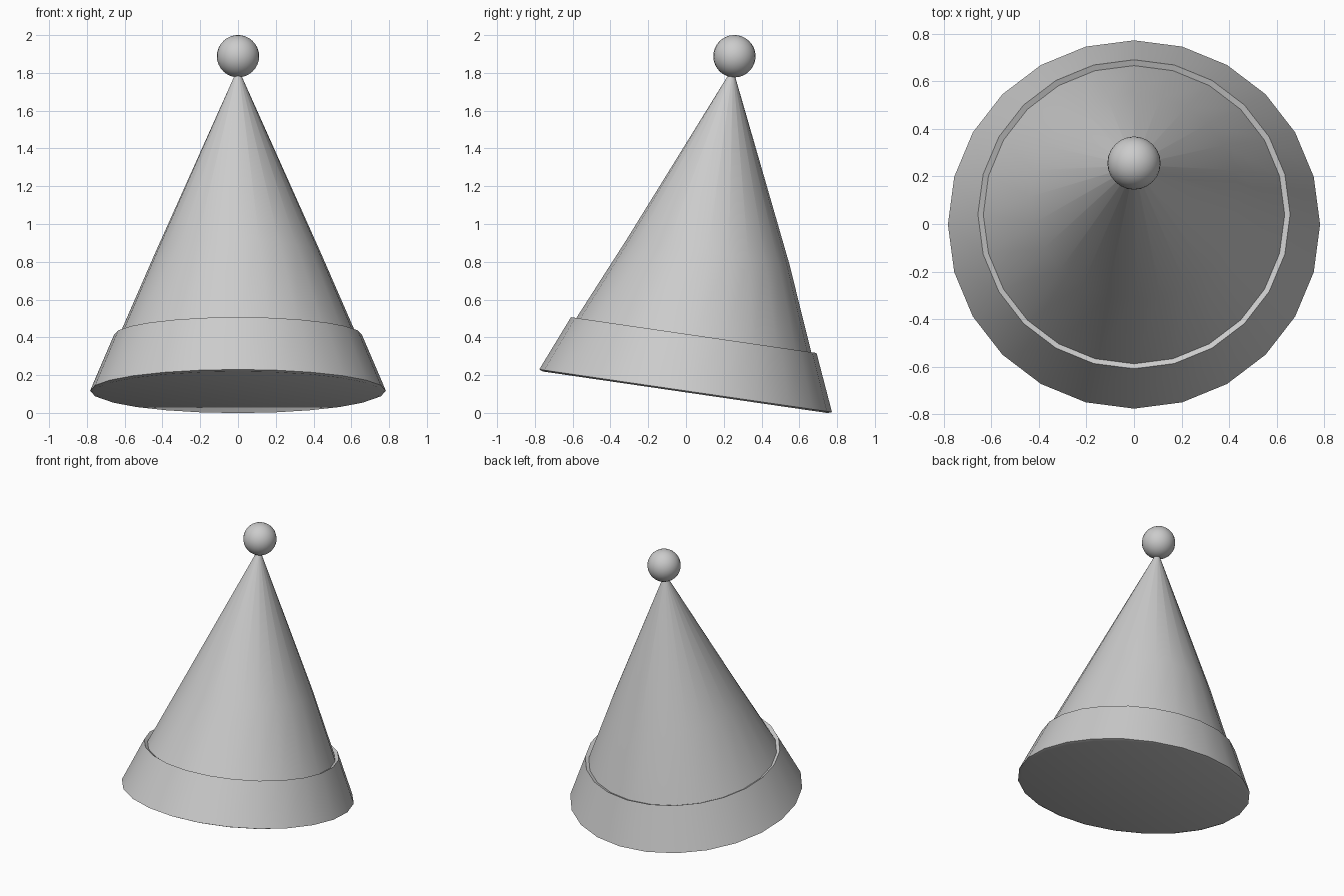
import bpy, bmesh, math
from mathutils import Matrix

if "Cube" in bpy.data.objects:
    bpy.data.objects.remove(bpy.data.objects["Cube"])

SIDES = 24
TILT = Matrix.Translation((0, -0.002, 0.117)) @ Matrix.Rotation(math.radians(-8.3), 4, 'X')


def finish(name, bm):
    """Tilt the mesh, make it an object and smooth it."""
    bmesh.ops.recalc_face_normals(bm, faces=bm.faces)
    bm.transform(TILT)
    mesh = bpy.data.meshes.new(name)
    bm.to_mesh(mesh)
    bm.free()
    obj = bpy.data.objects.new(name, mesh)
    bpy.context.collection.objects.link(obj)
    bpy.context.view_layer.objects.active = obj
    obj.select_set(True)
    bpy.ops.object.shade_smooth_by_angle(angle=math.radians(30))
    obj.select_set(False)
    return obj


# Hat: rings of (radius, height, lean), closed at both ends
profile = [
    (0.762, -0.008, 0),    # underside
    (0.783, 0.0, 0),       # bottom rim
    (0.657, 0.298, 0),     # top of the band
    (0.634, 0.285, 0),     # groove where the cone starts
    (0.438, 0.74, 0.010),  # slight bend in the cone
    (0.012, 1.70, 0),      # tip
]
bm = bmesh.new()
rings = []
for radius, height, lean in profile:
    angles = [2 * math.pi * i / SIDES for i in range(SIDES)]
    rings.append([bm.verts.new((radius * math.cos(a), radius * math.sin(a) + lean, height))
                  for a in angles])
for low, high in zip(rings, rings[1:]):
    for i in range(SIDES):
        j = (i + 1) % SIDES
        bm.faces.new((low[i], low[j], high[j], high[i]))
bm.faces.new(rings[0][::-1])
bm.faces.new(rings[-1])
finish("party_hat", bm)

# Pompom on the tip
bm = bmesh.new()
bmesh.ops.create_uvsphere(bm, u_segments=24, v_segments=16, radius=0.112,
                          matrix=Matrix.Translation((0, 0, 1.79)))
finish("pompom", bm)
